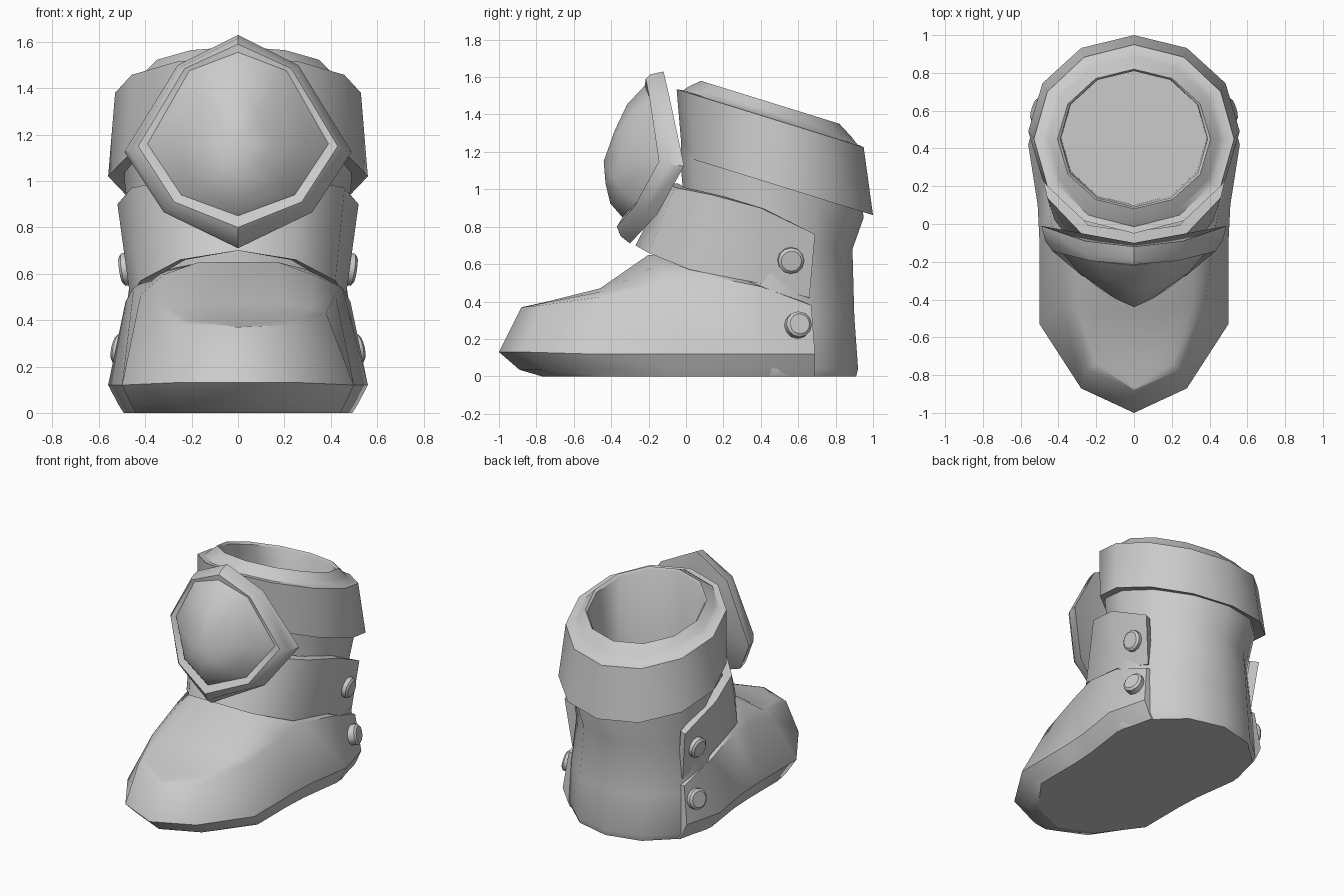
import bpy, bmesh, math
from mathutils import Vector

if "Cube" in bpy.data.objects:
    bpy.data.objects.remove(bpy.data.objects["Cube"])


def finish(name, bm, angle=35):
    bmesh.ops.remove_doubles(bm, verts=bm.verts, dist=0.0005)
    bmesh.ops.recalc_face_normals(bm, faces=bm.faces)
    me = bpy.data.meshes.new(name)
    bm.to_mesh(me)
    bm.free()
    ob = bpy.data.objects.new(name, me)
    bpy.context.collection.objects.link(ob)
    bpy.ops.object.select_all(action='DESELECT')
    ob.select_set(True)
    bpy.context.view_layer.objects.active = ob
    bpy.ops.object.shade_smooth_by_angle(angle=math.radians(angle))
    return ob


def loft(name, rows, closed=True, cap_start=False, cap_end=False, angle=35):
    """Skin a list of equally long point rows."""
    bm = bmesh.new()
    vs = [[bm.verts.new(p) for p in r] for r in rows]
    n = len(rows[0])
    for a, b in zip(vs, vs[1:]):
        for i in range(n if closed else n - 1):
            j = (i + 1) % n
            bm.faces.new((a[i], a[j], b[j], b[i]))
    for use, r in ((cap_start, vs[0]), (cap_end, vs[-1])):
        if use:
            bm.faces.new(r)
    return finish(name, bm, angle)


def ring(rx, ry, yc, zc, slope=0.31, n=12):
    pts = []
    for i in range(n):
        a = 2 * math.pi * i / n
        y = ry * math.cos(a)
        pts.append((rx * math.sin(a), yc + y, zc - slope * y))
    return pts


def mirrored(half):
    """Half row running from the centre line to the right -> full row."""
    return [(-x, y, z) for x, y, z in reversed(half) if x > 0] + list(half)


# Boot shaft and heel
loft("boot_shaft", [ring(*r) for r in (
    (.49, .45, .46, 0, 0), (.51, .46, .46, .04, 0), (.50, .45, .45, .32, 0),
    (.45, .44, .45, .68, 0), (.49, .49, .46, 1.0), (.49, .47, .45, 1.2))],
    cap_start=True)

# Tilted cuff with padded lip and hollow inside
loft("cuff", [ring(*r) for r in (
    (.46, .46, .49, 1.03), (.56, .51, .49, 1.02), (.53, .50, .45, 1.38),
    (.485, .465, .45, 1.385), (.45, .435, .45, 1.415), (.405, .37, .45, 1.465),
    (.39, .36, .45, 1.45), (.385, .355, .455, .70, 0))], cap_end=True, angle=40)

# Foot shell: outer x, y | shoulder x, y, z | crest half width, y, z
stations = [
    (.0, -1.0, .0, -.88, .37, .0, -.87, .37),
    (.28, -.87, .25, -.77, .38, .12, -.72, .405),
    (.50, -.53, .38, -.42, .43, .20, -.46, .47),
    (.50, -.10, .42, -.10, .51, .17, -.20, .65),
    (.51, .10, .45, .10, .54, .17, .10, .65),
    (.56, .42, .485, .40, .48, .20, .40, .50),
    (.49, .69, .455, .67, .38, .20, .67, .38)]
rows = []
for ox, oy, sx, sy, sz, cw, cy, cz in stations:
    zo = .13 if oy < -.8 else .12
    y1, y0 = (oy * .89, oy * .77) if oy < 0 else (oy, oy)
    mid = (cw + (sx - cw) * .6, (cy + sy) / 2, sz + (cz - sz) * .62)
    half = [(cw, cy, cz), mid, (sx, sy, sz), (ox, oy, zo),
            (ox * .92, y1, .035), (ox * .88, y0, 0)]
    rows.append([(-x, y, z) for x, y, z in reversed(half)] + half)
foot = loft("foot_shell", rows, cap_end=True, angle=58)
# crisp edge where the sole begins
for e in foot.data.edges:
    if all(.1 < foot.data.vertices[i].co.z < .14 or foot.data.vertices[i].co.z < .001
           for i in e.vertices):
        e.use_edge_sharp = True

# Ankle plate wrapped round the front
top = [(0, -.10, 1.03), (.27, -.06, 1.01), (.46, .14, .97), (.52, .40, .90), (.475, .69, .76)]
low = [(0, -.27, .70), (.25, -.20, .66), (.42, .02, .57), (.465, .38, .50), (.435, .66, .42)]


def inset(row):
    c = Vector((0, .45, 0))
    return [tuple(Vector(p) - .06 * (Vector((p[0], p[1], 0)) - c).normalized()) for p in row]


outer = [mirrored(top), mirrored(low)]
section = [outer[0], outer[1], inset(outer[1]), inset(outer[0])]
loft("ankle_plate", [list(c) for c in zip(*section)],
     cap_start=True, cap_end=True, angle=50)


# Folded eight-sided shin guard: five points per half, top to bottom
def loop8(half):
    return list(half) + [(-x, y, z) for x, y, z in reversed(half[1:-1])]


back = loop8([(0, -.12, 1.63), (.26, -.09, 1.50), (.49, -.01, 1.125), (.32, -.155, .865), (0, -.30, .71)])
front = loop8([(0, -.19, 1.615), (.25, -.16, 1.49), (.47, -.09, 1.13), (.31, -.23, .88), (0, -.35, .75)])
ridge = loop8([(0, -.215, 1.59), (.23, -.195, 1.485), (.43, -.145, 1.15), (.275, -.275, .91), (0, -.37, .80)])
inner = loop8([(0, -.22, 1.555), (.21, -.19, 1.475), (.39, -.14, 1.16), (.245, -.255, .94), (0, -.34, .85)])
loft("guard_frame", [[(0, -.10, 1.15)] * 8, back, front, ridge, inner], angle=45)

peak = Vector((0, -.44, 1.15))


def toward_peak(t, bump):
    return [tuple(Vector(p).lerp(peak, t) + Vector((0, -bump, 0))) for p in inner]


loft("guard_dome", [inner, toward_peak(.25, .04), toward_peak(.6, .03), [tuple(peak)] * 8], angle=60)

# Rivets on both sides
for label, pos, nrm in (("upper", (.477, .56, .62), (1, .12, -.15)),
                        ("lower", (.503, .60, .275), (1, .3, .22))):
    for side, s in (("right", 1), ("left", -1)):
        d = Vector((s * nrm[0], nrm[1], nrm[2])).normalized()
        q = d.to_track_quat('Z', 'Y')
        c = Vector((s * pos[0], pos[1], pos[2]))
        loft(f"{label}_rivet_{side}",
             [[c + q @ Vector((r * math.cos(k * math.pi / 6), r * math.sin(k * math.pi / 6), h))
               for k in range(12)] for r, h in ((.07, -.05), (.07, .018), (.055, .03))],
             cap_start=True, cap_end=True)
